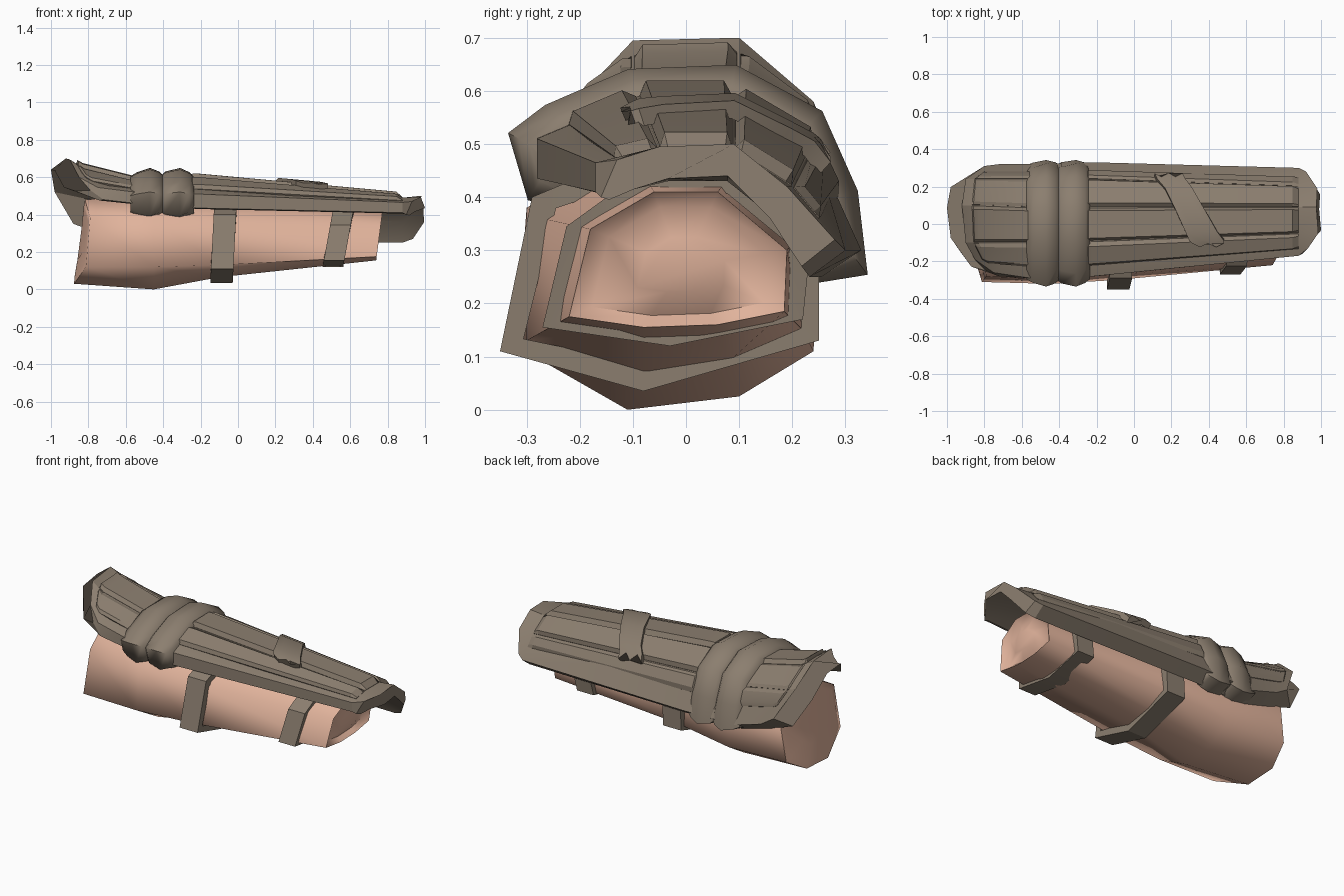
import bpy, math
from mathutils import Vector

if "Cube" in bpy.data.objects:
    bpy.data.objects.remove(bpy.data.objects["Cube"])


def material(name, col):
    m = bpy.data.materials.new(name)
    m.diffuse_color = (*col, 1)
    m.use_nodes = True
    m.node_tree.nodes["Principled BSDF"].inputs["Base Color"].default_value = m.diffuse_color
    return m


BROWN = material("grey_brown_armour", (0.26, 0.21, 0.16))
SKIN = material("skin", (0.75, 0.45, 0.33))


def add(name, verts, faces, mat, angle=30):
    me = bpy.data.meshes.new(name)
    me.from_pydata([tuple(v) for v in verts], [], faces)
    me.materials.append(mat)
    ob = bpy.data.objects.new(name, me)
    bpy.context.collection.objects.link(ob)
    bpy.context.view_layer.objects.active = ob
    ob.select_set(True)
    bpy.ops.object.mode_set(mode='EDIT')
    bpy.ops.mesh.select_all(action='SELECT')
    bpy.ops.mesh.normals_make_consistent(inside=False)
    bpy.ops.object.mode_set(mode='OBJECT')
    bpy.ops.object.shade_smooth_by_angle(angle=math.radians(angle))
    ob.select_set(False)
    return ob


def loft(name, rings, mat, angle=30, caps=True, loop=False):
    """Skin closed rings of equal length."""
    n, k = len(rings[0]), len(rings)
    verts = [p for r in rings for p in r]
    faces = []
    for i in range(k if loop else k - 1):
        a, b = i * n, (i + 1) % k * n
        faces += [(a + j, a + (j + 1) % n, b + (j + 1) % n, b + j) for j in range(n)]
    if caps and not loop:
        faces += [tuple(range(n)), tuple(range((k - 1) * n, k * n))]
    return add(name, verts, faces, mat, angle)


# Limb: octagonal sections from the wide end to the narrow end
limb = [
    (-0.85, [(-.10, .03), (.10, .04), (.24, .12), (.25, .32), (.10, .47), (-.10, .48), (-.28, .38), (-.31, .12)]),
    (-0.45, [(-.11, .0), (.10, .025), (.24, .11), (.25, .32), (.10, .49), (-.10, .50), (-.30, .38), (-.32, .12)]),
    (-0.10, [(-.08, .065), (.08, .09), (.22, .15), (.205, .32), (.10, .46), (-.10, .47), (-.27, .36), (-.30, .13)]),
    (0.755, [(-.08, .155), (.06, .16), (.185, .185), (.19, .30), (.06, .41), (-.06, .41), (-.18, .34), (-.22, .175)]),
]
rings = []
for i, (x, sec) in enumerate(limb):
    s = 0.13 if i in (0, 3) else 0
    # the wide end curves back toward its sides
    rings.append([Vector((x + s * (z - .28) + (.6 * y * y if i == 0 else 0), y, z)) for y, z in sec])


def inset(ring, f, dx):
    c = sum(ring, Vector()) / len(ring)
    return [c + (p - c) * f + Vector((dx, 0, 0)) for p in ring]


# bevelled wide end, and a low dome set inside the rim of the narrow end
rings = [inset(rings[0], .4, -.01), inset(rings[0], .85, -.005)] + rings
rings += [inset(rings[-1], .8, -.03), inset(rings[-1], .4, -.005)]
loft("limb", rings, SKIN, 75)


# Straps around the limb: rectangular band following a polygon
def strap(name, x0, x1, outer, wall, slant):
    c = Vector((sum(p[0] for p in outer), sum(p[1] for p in outer))) / len(outer)
    sections = []
    for p in outer:
        o = Vector(p)
        i = o - (o - c).normalized() * wall
        dx = slant * (o.y - .3)
        sections.append([Vector((x + dx, q.x, q.y)) for x, q in ((x0, o), (x1, o), (x1, i), (x0, i))])
    loft(name, sections, BROWN, 20, loop=True)


strap("wide_strap", -.135, -.015, [(-.35, .11), (-.08, .035), (.25, .13), (.25, .32), (.12, .48), (-.1, .48), (-.29, .40)], .05, .05)
strap("narrow_strap", .485, .595, [(-.27, .155), (-.03, .12), (.22, .17), (.235, .315), (.1, .44), (-.08, .45), (-.225, .345)], .04, .18)

# Guard surface control sections, front edge over the top to the back edge
S = [
    [(-.79, -.25, .53), (-.85, -.19, .60), (-.90, -.10, .695), (-.92, .10, .70), (-.90, .24, .58), (-.80, .31, .40)],
    [(-.72, -.28, .48), (-.75, -.26, .545), (-.83, -.10, .645), (-.83, .10, .65), (-.82, .24, .55), (-.72, .32, .35)],
    [(-.55, -.29, .46), (-.55, -.29, .52), (-.55, -.10, .575), (-.55, .09, .58), (-.55, .24, .50), (-.55, .32, .30)],
    [(-.22, -.28, .435), (-.22, -.28, .51), (-.22, -.09, .59), (-.22, .09, .59), (-.22, .24, .50), (-.22, .33, .30)],
    [(.88, -.17, .41), (.88, -.17, .465), (.88, -.05, .49), (.88, .09, .49), (.88, .20, .42), (.88, .30, .30)],
    [(.90, -.16, .40), (.93, -.13, .47), (.985, -.05, .495), (.975, .09, .50), (.98, .19, .42), (.92, .28, .32)],
]
S = [[Vector(p) for p in row] for row in S]


def surf(u, v, h=0.0):
    """Point on the guard: u across, v along, h above the surface."""
    i, j = min(int(v), 4), min(int(u), 4)
    a, b = v - i, u - j
    p = S[i][j].lerp(S[i][j + 1], b).lerp(S[i + 1][j].lerp(S[i + 1][j + 1], b), a)
    return p + Vector((0, p.y - .03, p.z - .2)).normalized() * h


# Guard shell with its thick edge
shell = []
for i, row in enumerate(S):
    dx = (-.08, -.02, 0, 0, 0, .015)[i]
    under = []
    for j, p in enumerate(row):
        f, dz = ((-.08, -.005), (-.2, -.055), (-.2, -.06), (-.2, -.06), (-.2, -.06), (-.25, -.05))[j]
        under.append(p + Vector((dx, f * (p.y - .03), dz)))
    shell.append(row + under[::-1])
loft("guard_shell", shell, BROWN, 20)


# Raised lengthwise slats with bevelled borders
def slat(name, u0, u1, v0, v1, height):
    e = .03 if v0 > 2 else .08
    vs = sorted({v0, v0 + e, v1 - e, v1} | {float(k) for k in range(1, 5) if v0 + e < k < v1 - e})
    secs = []
    for k, v in enumerate(vs):
        h = .002 if k in (0, len(vs) - 1) else height
        secs.append([surf(u0, v, -.02), surf(u0, v, .002), surf(u0 + .1, v, h),
                     surf(u1 - .1, v, h), surf(u1, v, .002), surf(u1, v, -.02)])
    loft(name, secs, BROWN, 20)


slats = [(1.32, 1.98, .022, .012), (2.02, 2.98, .03, .026), (3.02, 3.98, .025, .012), (4.02, 4.5, .016, .01)]
for k, (u0, u1, h_long, h_end) in enumerate(slats):
    slat(f"long_slat_{k}", u0, u1, 2.9, 4.0, h_long)
    slat(f"end_slat_{k}", u0, u1, .6, 2.1, h_end)

# Double bulging joint band
band = [(-.275, .43), (-.295, .50), (-.23, .545), (-.09, .60), (.085, .605), (.225, .53), (.28, .40), (.315, .29)]
profile = [(-.575, .0), (-.54, .022), (-.47, .045), (-.42, .025), (-.405, .008),
           (-.39, .025), (-.31, .045), (-.26, .022), (-.235, .0)]
secs = []
for x, h in profile:
    out, inn = [], []
    for k, (y, z) in enumerate(band):
        d = Vector((0, y - .03, z - .33)).normalized()
        if k in (0, 7):
            d = Vector((0, .6 if k else -.5, -.8))
        p = Vector((x, y, z))
        out.append(p + d * h)
        inn.append(Vector((x, y * .76, z - (.06 if 0 < k < 7 else .03) - h * .5)))
    secs.append(out + inn[::-1])
loft("joint_band", secs, BROWN, 60)

# Slanted torn wrap over the long slats
rows = [(.255, .11, .26), (.235, .125, .275), (.19, .165, .31), (.09, .215, .37),
        (-.04, .275, .445), (-.085, .295, .48), (-.11, .31, .48)]
secs = []
for y, x0, x1 in rows:
    sec = []
    for k in range(5):
        x = x0 + (x1 - x0) * k / 4
        v = 3 + (x + .22) / 1.1
        yy = y + (.01 * (-1) ** k if y in (.255, -.11) else 0)
        u = min((i * .01 for i in range(100, 480)), key=lambda t: abs(surf(t, v, .035).y - yy))
        sec.append((u, v))
    secs.append([surf(u, v, .046) for u, v in sec] + [surf(u, v, .012) for u, v in sec[::-1]])
loft("torn_wrap", secs, BROWN, 30)
